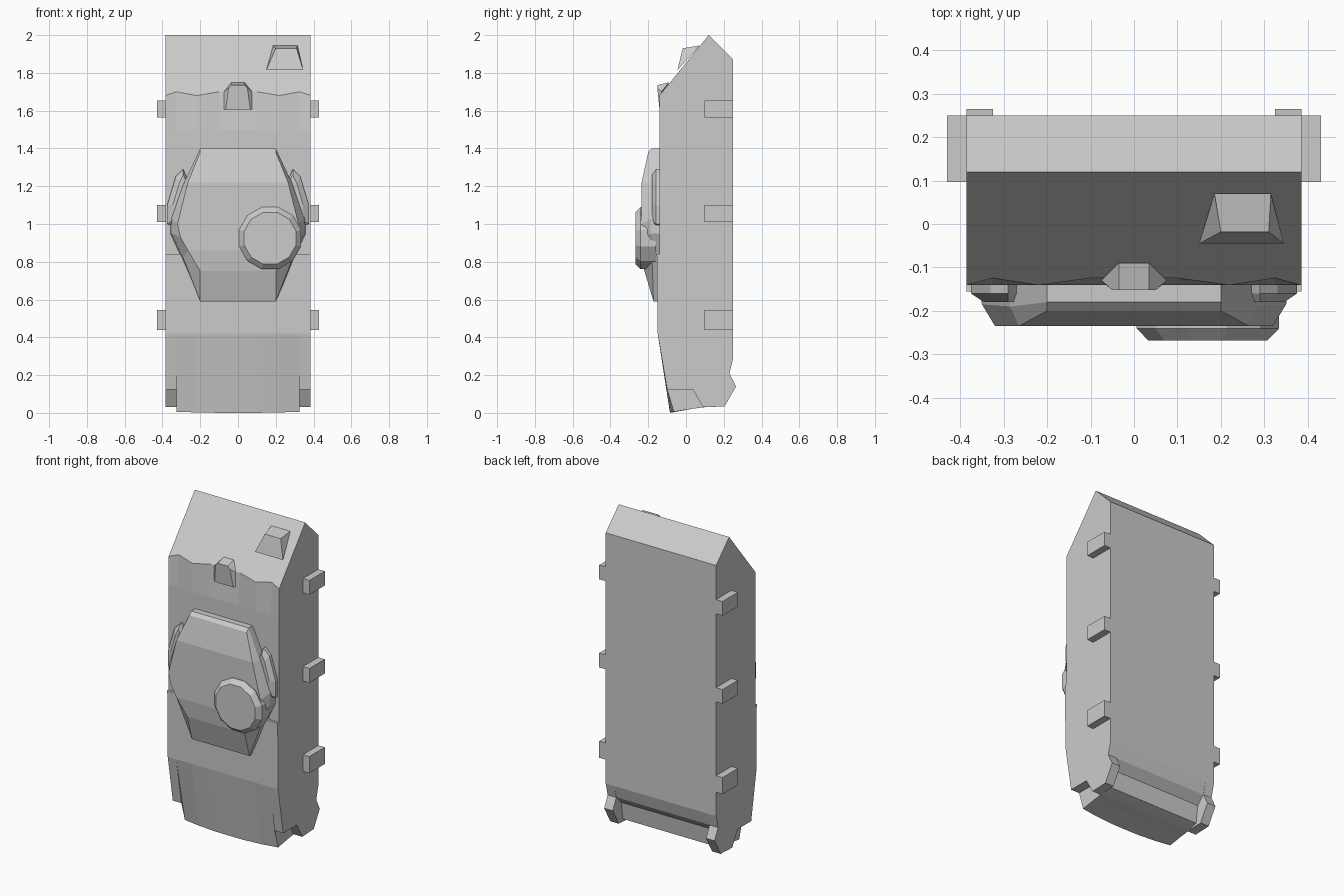
import bpy, bmesh, math

if "Cube" in bpy.data.objects:
    bpy.data.objects.remove(bpy.data.objects["Cube"])


def make(name, rings, cap=True):
    """Skin a list of matching closed rings into a flat-shaded solid."""
    bm = bmesh.new()
    vs = [[bm.verts.new(p) for p in r] for r in rings]
    n = len(rings[0])
    for a, b in zip(vs, vs[1:]):
        for i in range(n):
            j = (i + 1) % n
            bm.faces.new((a[i], a[j], b[j], b[i]))
    if cap:
        bm.faces.new(vs[0][::-1])
        bm.faces.new(vs[-1])
    bmesh.ops.remove_doubles(bm, verts=bm.verts, dist=1e-5)
    bmesh.ops.dissolve_degenerate(bm, edges=bm.edges, dist=1e-5)
    bmesh.ops.recalc_face_normals(bm, faces=bm.faces)
    me = bpy.data.meshes.new(name)
    bm.to_mesh(me)
    bm.free()
    ob = bpy.data.objects.new(name, me)
    bpy.context.collection.objects.link(ob)
    return ob


def box(name, x0, x1, y0, y1, z0, z1):
    return make(name, [[(x, y0, z0), (x, y1, z0), (x, y1, z1), (x, y0, z1)]
                       for x in (x0, x1)])


# Hull: side profiles skinned across the width; lugs at the lower corners
lug = [(.23, .21), (.265, .14), (.205, .035), (.09, .03), (.035, .125), (-.10, .125)]
mid = [(.228, .21), (.18, .16), (.165, .05), (.10, .03), (.035, .022), (-.065, .006)]


def hull_section(x, low, knee, bow=0):
    low = low[:-1] + [(low[-1][0] - bow, low[-1][1] - bow * .3)]
    knee_y = .12 - (2 - knee) * .815
    prof = [(.12, 2), (.25, 1.87), (.25, .29)] + low + [
        (-.15, .42), (-.155, .84), (-.14, .84), (-.14, 1.5), (knee_y, knee)]
    return [(x, y, z) for y, z in prof]


sections = [(-.385, lug, 1.68), (-.325, lug, 1.70), (-.325, mid, 1.70), (-.22, mid, 1.68, .012),
            (-.1, mid, 1.70, .019), (0, mid, 1.70, .02), (.1, mid, 1.70, .019),
            (.22, mid, 1.68, .012), (.325, mid, 1.70), (.325, lug, 1.70), (.385, lug, 1.68)]
make("hull", [hull_section(*s) for s in sections])

# Mounting tabs along both sides
for s in (-1, 1):
    for i, (z0, z1) in enumerate([(.44, .545), (1.01, 1.1), (1.565, 1.655)]):
        box(f"side_tab_{i}", s * .38, s * .43, .097, .25, z0, z1)

# Turret: half outlines mirrored, (x, y, z)
base = [(.2, -.13, 1.4), (.29, -.13, 1.2), (.36, -.13, 1.04), (.36, -.13, .95),
        (.30, -.13, .82), (.2, -.13, .59)]
rim = [(.2, -.18, 1.4), (.285, -.19, 1.22), (.35, -.185, 1.03), (.35, -.185, .95),
       (.29, -.18, .82), (.2, -.172, .59)]
roof = [(.2, -.20, 1.38), (.265, -.235, 1.22), (.32, -.235, 1.0), (.305, -.235, .93),
        (.265, -.235, .86), (.2, -.22, .75)]


def mirrored(half):
    return half + [(-x, y, z) for x, y, z in reversed(half)]


turret = make("turret", [mirrored(base), mirrored(rim), mirrored(roof)], cap=False)
bm = bmesh.new()
bm.from_mesh(turret.data)
bm.verts.ensure_lookup_table()
# roof strips run straight across between mirrored points
for i in range(5):
    bm.faces.new([bm.verts[24 + k] for k in (i, i + 1, 10 - i, 11 - i)])
bmesh.ops.recalc_face_normals(bm, faces=bm.faces)
bm.to_mesh(turret.data)
bm.free()

# Turret side pods
for s in (-1, 1):
    make("side_pod", [[(s * x, y, z) for x, z in
                       [(.25, 1.2), (.29, 1.29), (.33, 1.25), (.375, 1.1), (.375, 1.0), (.3, .98)]]
                      for y in (-.135, -.16)]
         + [[(s * x, -.18, z) for x, z in
             [(.25, 1.18), (.29, 1.26), (.31, 1.22), (.345, 1.1), (.345, 1.02), (.3, 1.0)]]])


# Cupola: twelve-sided with chamfered rim
def circle(r, y):
    return [(.17 + r * math.cos((k + .5) * math.pi / 6), y,
             .925 + r * math.sin((k + .5) * math.pi / 6)) for k in range(12)]


make("cupola", [circle(.17, -.16), circle(.17, -.24), circle(.142, -.268)])

# Small hooded block in the middle of the front edge
make("vision_block", [
    [(-.035, -.09, 1.75), (-.075, -.13, 1.7), (-.075, -.13, 1.605),
     (.075, -.13, 1.605), (.075, -.13, 1.7), (.035, -.09, 1.75)],
    [(-.035, -.152, 1.735), (-.05, -.152, 1.72), (-.065, -.14, 1.605),
     (.065, -.14, 1.605), (.05, -.152, 1.72), (.035, -.152, 1.735)]])

# Wedge housing on the sloped top
make("slope_housing", [
    [(.15, -.045, 1.815), (.345, -.045, 1.815), (.315, .07, 1.94), (.185, .07, 1.94)],
    [(.2, -.018, 1.93), (.31, -.018, 1.93), (.315, .07, 1.945), (.185, .07, 1.945)]])
